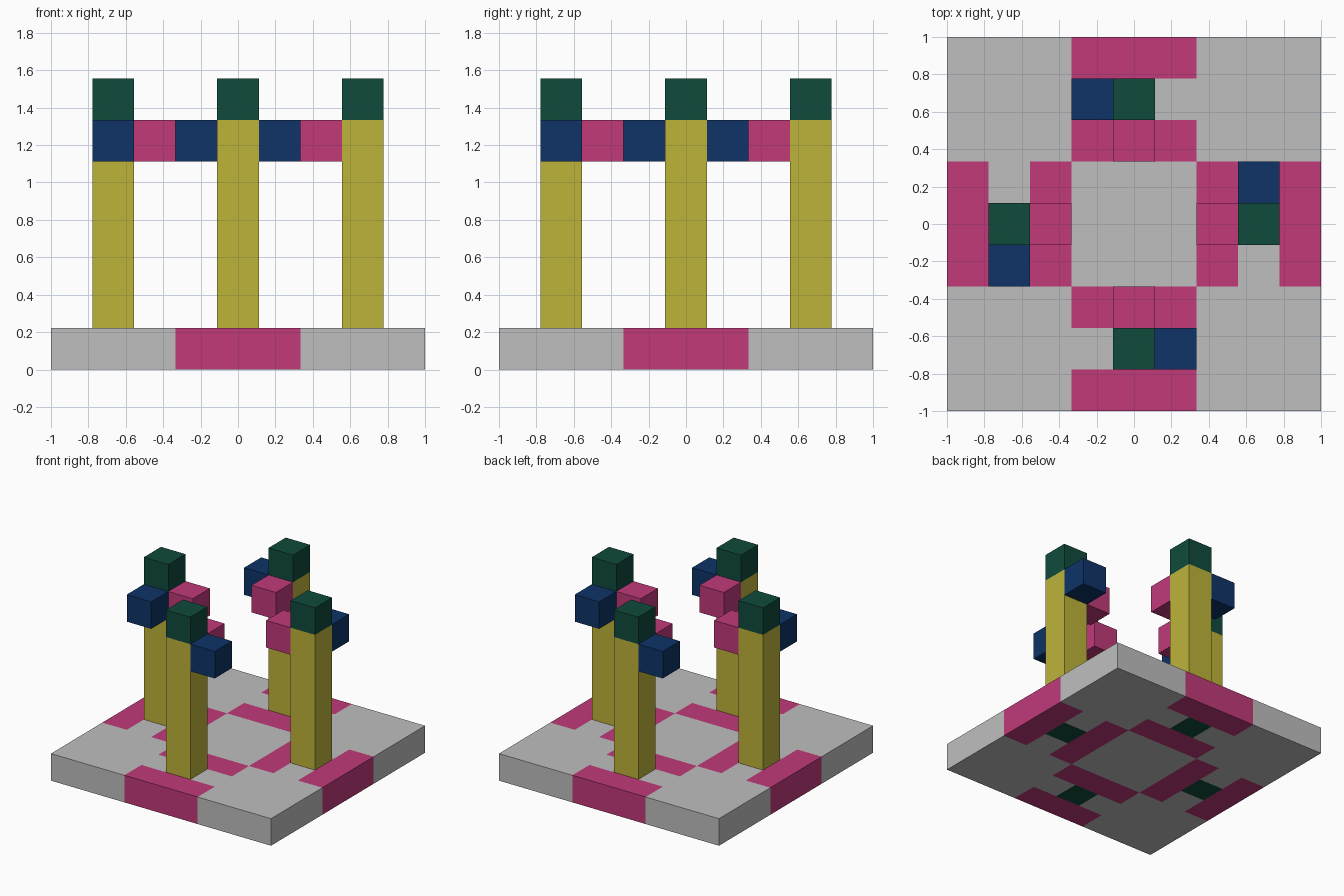
import bpy, bmesh, math
from mathutils import Matrix, Vector

cube = bpy.data.objects.get("Cube")
if cube:
    bpy.data.objects.remove(cube, do_unlink=True)

U = 2 / 9  # one block


def material(name, rgb):
    m = bpy.data.materials.new(name)
    m.use_nodes = True
    m.diffuse_color = (*rgb, 1)
    m.node_tree.nodes["Principled BSDF"].inputs["Base Color"].default_value = (*rgb, 1)
    return m


grey = material("light grey", (0.52, 0.52, 0.52))
pink = material("pink", (0.533, 0.041, 0.195))
yellow = material("mustard yellow", (0.515, 0.456, 0.042))
green = material("dark green", (0.005, 0.069, 0.045))
blue = material("navy blue", (0.0044, 0.034, 0.136))


def box(name, centre, size, mats, turn=0.0, cuts=(), rule=None):
    """Box in block units, turned about the z axis, with optional cuts and a colour rule."""
    bm = bmesh.new()
    bmesh.ops.create_cube(bm, size=1)
    bmesh.ops.scale(bm, vec=size, verts=bm.verts)
    bmesh.ops.translate(bm, vec=centre, verts=bm.verts)
    for c in cuts:
        for axis in (Vector((1, 0, 0)), Vector((0, 1, 0))):
            bmesh.ops.bisect_plane(bm, geom=bm.verts[:] + bm.edges[:] + bm.faces[:],
                                   plane_co=axis * c, plane_no=axis)
    if rule:
        for f in bm.faces:
            f.material_index = rule(f.calc_center_median())
    bmesh.ops.transform(bm, matrix=Matrix.Rotation(turn, 4, "Z") @ Matrix.Scale(U, 4),
                        verts=bm.verts)
    me = bpy.data.meshes.new(name)
    bm.to_mesh(me)
    bm.free()
    for m in mats:
        me.materials.append(m)
    ob = bpy.data.objects.new(name, me)
    bpy.context.collection.objects.link(ob)
    return ob


def base_colour(p):
    """Pink strips on both sides of each post, green below the posts, grey elsewhere."""
    near, far = sorted((abs(p.x), abs(p.y)))
    if near < 1.5 and (far > 3.5 or 1.5 < far < 2.5):
        return 1
    if near < 0.5 and 2.5 < far < 3.5:
        return 2
    return 0


# Patterned floor slab
box("base", (0, 0, 0.5), (9, 9, 1), (grey, pink, green),
    cuts=[s * c for s in (-1, 1) for c in (0.5, 1.5, 2.5, 3.5)], rule=base_colour)

# Four posts, each with a cap, an inner block and a side block
for i, side in enumerate(("front", "left", "back", "right")):
    a = i * math.pi / 2
    box(side + "_post", (0, -3, 3.5), (1, 1, 5), [yellow], a)
    box(side + "_cap", (0, -3, 6.5), (1, 1, 1), [green], a)
    box(side + "_inner_block", (0, -2, 5.5), (1, 1, 1), [pink], a)
    box(side + "_side_block", (1, -3, 5.5), (1, 1, 1), [blue], a)
